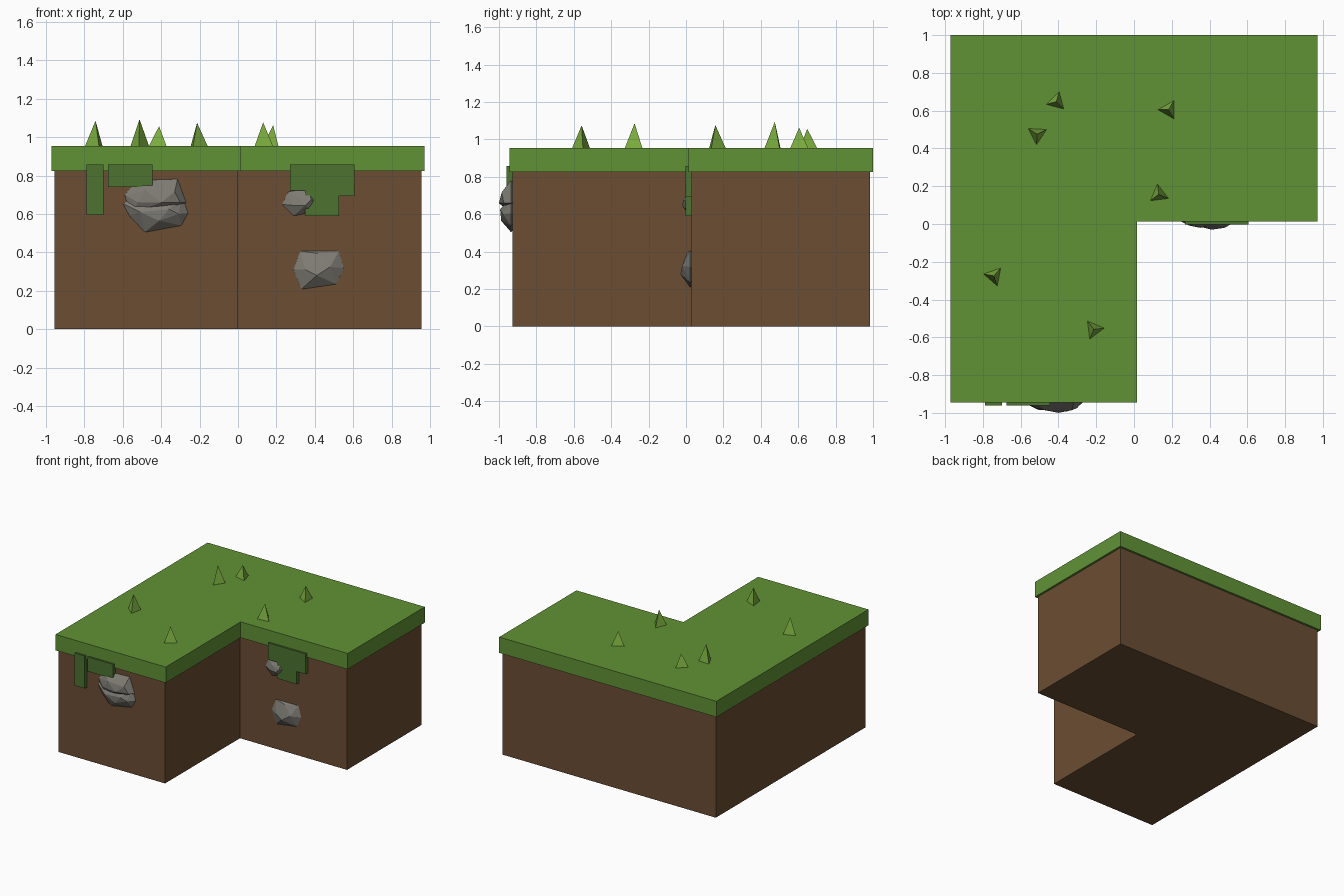
import bpy, bmesh
from math import radians

if "Cube" in bpy.data.objects:
    bpy.data.objects.remove(bpy.data.objects["Cube"])


def material(name, rgb):
    m = bpy.data.materials.new(name)
    m.diffuse_color = (*rgb, 1)
    m.use_nodes = True
    m.node_tree.nodes["Principled BSDF"].inputs["Base Color"].default_value = m.diffuse_color
    return m


GRASS = material("grass", (0.12, 0.29, 0.037))
BLADE = material("blade", (0.20, 0.42, 0.05))
MOSS = material("moss", (0.075, 0.17, 0.03))
SOIL = material("soil", (0.145, 0.075, 0.033))
STONE = material("stone", (0.21, 0.20, 0.175))


def finish(name, bm, mat):
    bmesh.ops.recalc_face_normals(bm, faces=bm.faces)
    me = bpy.data.meshes.new(name)
    bm.to_mesh(me)
    bm.free()
    me.materials.append(mat)
    ob = bpy.data.objects.new(name, me)
    bpy.context.collection.objects.link(ob)
    return ob


def prism(name, points, offset, mat):
    """Extrude a closed outline of 3D points along an offset vector."""
    bm = bmesh.new()
    face = bm.faces.new([bm.verts.new(p) for p in points])
    new = bmesh.ops.extrude_face_region(bm, geom=[face], use_keep_orig=True)["geom"]
    verts = [v for v in new if isinstance(v, bmesh.types.BMVert)]
    bmesh.ops.translate(bm, verts=verts, vec=offset)
    return finish(name, bm, mat)


def l_block(name, x0, x1, y0, y1, xi, yi, z0, z1, mat):
    pts = [(x0, y0), (xi, y0), (xi, yi), (x1, yi), (x1, y1), (x0, y1)]
    prism(name, [(x, y, z0) for x, y in pts], (0, 0, z1 - z0), mat)


def moss(name, outline, wall):
    prism(name, [(x, wall + 0.01, z) for x, z in outline], (0, -0.042, 0), MOSS)


def rect(x0, x1, z0, z1):
    return [(x0, z0), (x1, z0), (x1, z1), (x0, z1)]


def stone(name, wall, rim, front):
    """Faceted stone: rim (x, z) on the wall, front points (x, z, bulge)."""
    bm = bmesh.new()
    cx = sum(p[0] for p in rim) / len(rim)
    cz = sum(p[1] for p in rim) / len(rim)
    for x, z in rim:
        bm.verts.new((x, wall - 0.008, z))
        bm.verts.new((cx + (x - cx) * 0.6, wall + 0.04, cz + (z - cz) * 0.6))
    for x, z, d in front:
        bm.verts.new((x, wall - d, z))
    bmesh.ops.convex_hull(bm, input=bm.verts)
    return finish(name, bm, STONE)


# Soil body and overhanging turf
l_block("soil", -0.955, 0.955, -0.928, 0.983, -0.003, 0.030, 0, 0.827, SOIL)
l_block("turf", -0.972, 0.972, -0.945, 1.0, 0.015, 0.013, 0.825, 0.953, GRASS)

# Three-sided grass blades: x, y, tip height, turn
blades = [(-0.411, 0.648, 1.057, 75), (-0.513, 0.475, 1.094, -93),
          (0.183, 0.605, 1.063, 180), (0.131, 0.157, 1.077, 97),
          (-0.742, -0.275, 1.086, 49), (-0.213, -0.558, 1.075, 7)]
for i, (x, y, top, turn) in enumerate(blades):
    bpy.ops.mesh.primitive_cone_add(
        vertices=3, radius1=0.057, radius2=0, depth=top - 0.95,
        location=(x, y, (top + 0.95) / 2), rotation=(0, 0, radians(turn - 90)))
    ob = bpy.context.object
    ob.name = f"grass_blade_{i + 1}"
    ob.data.materials.append(BLADE)

# Moss hanging on the two front walls
WALL_A, WALL_B = -0.928, 0.030
moss("moss_strip", rect(-0.79, -0.70, 0.594, 0.857), WALL_A)
moss("moss_band", rect(-0.676, -0.445, 0.74, 0.857), WALL_A)
moss("moss_patch", [(0.27, 0.857), (0.27, 0.722), (0.35, 0.722), (0.35, 0.59),
                    (0.526, 0.59), (0.526, 0.693), (0.607, 0.693), (0.607, 0.857)], WALL_B)

# Big stone, made of an upper and a lower lump
stone("big_stone_upper", WALL_A,
      [(-0.53, 0.775), (-0.315, 0.782), (-0.27, 0.66), (-0.38, 0.60), (-0.56, 0.60), (-0.59, 0.70)],
      [(-0.48, 0.72, 0.055), (-0.33, 0.715, 0.058), (-0.40, 0.66, 0.072), (-0.52, 0.66, 0.048),
       (-0.30, 0.66, 0.045)])
stone("big_stone_lower", WALL_A,
      [(-0.60, 0.655), (-0.50, 0.70), (-0.29, 0.69), (-0.26, 0.605), (-0.295, 0.54),
       (-0.485, 0.505), (-0.565, 0.59)],
      [(-0.51, 0.61, 0.055), (-0.36, 0.625, 0.066), (-0.41, 0.565, 0.06), (-0.31, 0.60, 0.05)])

# Two small stones on the inner wall
stone("small_stone", WALL_B,
      [(0.325, 0.407), (0.525, 0.407), (0.552, 0.318), (0.513, 0.235), (0.33, 0.208), (0.287, 0.313)],
      [(0.415, 0.395, 0.025), (0.35, 0.31, 0.045), (0.48, 0.325, 0.05), (0.41, 0.28, 0.06)])
stone("mossy_stone", WALL_B,
      [(0.26, 0.715), (0.37, 0.735), (0.42, 0.665), (0.39, 0.61), (0.29, 0.59), (0.23, 0.65)],
      [(0.31, 0.69, 0.035), (0.38, 0.675, 0.045), (0.35, 0.645, 0.05), (0.29, 0.645, 0.038)])
